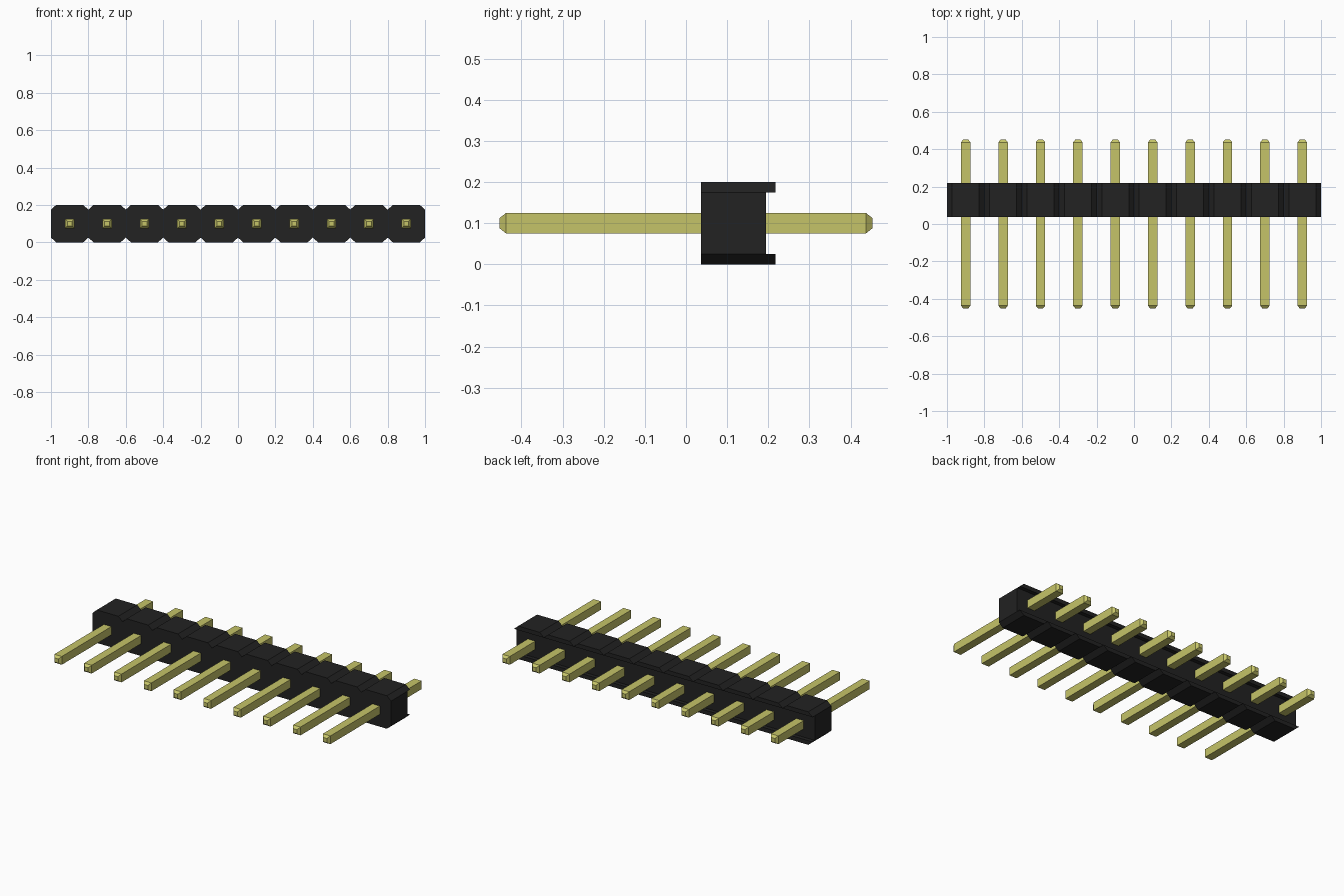
import bpy, bmesh

cube = bpy.data.objects.get("Cube")
if cube:
    bpy.data.objects.remove(cube, do_unlink=True)

COUNT, PITCH, HEIGHT = 10, 0.2, 0.2
CH_X, CH_Z = 0.028, 0.025                          # chamfer of each housing cell
Y_FRONT, Y_BACK, Y_LIP = 0.037, 0.194, 0.218
PIN_HALF, TIP_HALF = 0.025, 0.0125
PIN_END, PIN_SHOULDER = 0.453, 0.437
centres = [(i - (COUNT - 1) / 2) * PITCH for i in range(COUNT)]


def material(name, rgb, roughness):
    m = bpy.data.materials.new(name)
    m.use_nodes = True
    m.diffuse_color = (*rgb, 1)
    bsdf = m.node_tree.nodes["Principled BSDF"]
    bsdf.inputs["Base Color"].default_value = (*rgb, 1)
    bsdf.inputs["Roughness"].default_value = roughness
    return m


black = material("black plastic", (0.016, 0.016, 0.016), 0.6)
gold = material("pale gold metal", (0.56, 0.55, 0.14), 0.4)


def loft(name, sections, mat):
    """Join matching (x, z) outlines placed at successive y positions."""
    bm = bmesh.new()
    rings = [[bm.verts.new((x, y, z)) for x, z in pts] for y, pts in sections]
    for a, b in zip(rings, rings[1:]):
        for i in range(len(a)):
            j = (i + 1) % len(a)
            bm.faces.new((a[i], a[j], b[j], b[i]))
    bm.faces.new(rings[0])
    bm.faces.new(rings[-1])
    bmesh.ops.recalc_face_normals(bm, faces=bm.faces)
    mesh = bpy.data.meshes.new(name)
    bm.to_mesh(mesh)
    bm.free()
    mesh.materials.append(mat)
    obj = bpy.data.objects.new(name, mesh)
    bpy.context.collection.objects.link(obj)
    return obj


def square(x, h):
    z = HEIGHT / 2
    return [(x - h, z - h), (x + h, z - h), (x + h, z + h), (x - h, z + h)]


# Housing: one notched outline running along the whole row
half = PITCH / 2
lower = [(centres[0] - half, CH_Z)]
for x in centres:
    lower += [(x - half + CH_X, 0), (x + half - CH_X, 0), (x + half, CH_Z)]
upper = [(x, HEIGHT - z) for x, z in reversed(lower)]
loft("housing", [(Y_FRONT, lower + upper), (Y_BACK, lower + upper)], black)

for n, x in enumerate(centres, 1):
    # Rear lips above and below the recessed back face
    bottom = [(x - half, CH_Z), (x - half + CH_X, 0),
              (x + half - CH_X, 0), (x + half, CH_Z)]
    top = [(px, HEIGHT - pz) for px, pz in bottom]
    loft(f"lower_lip_{n}", [(Y_BACK, bottom), (Y_LIP, bottom)], black)
    loft(f"upper_lip_{n}", [(Y_BACK, top), (Y_LIP, top)], black)

    # Square pin with tapered ends
    loft(f"pin_{n}", [(-PIN_END, square(x, TIP_HALF)),
                      (-PIN_SHOULDER, square(x, PIN_HALF)),
                      (PIN_SHOULDER, square(x, PIN_HALF)),
                      (PIN_END, square(x, TIP_HALF))], gold)
